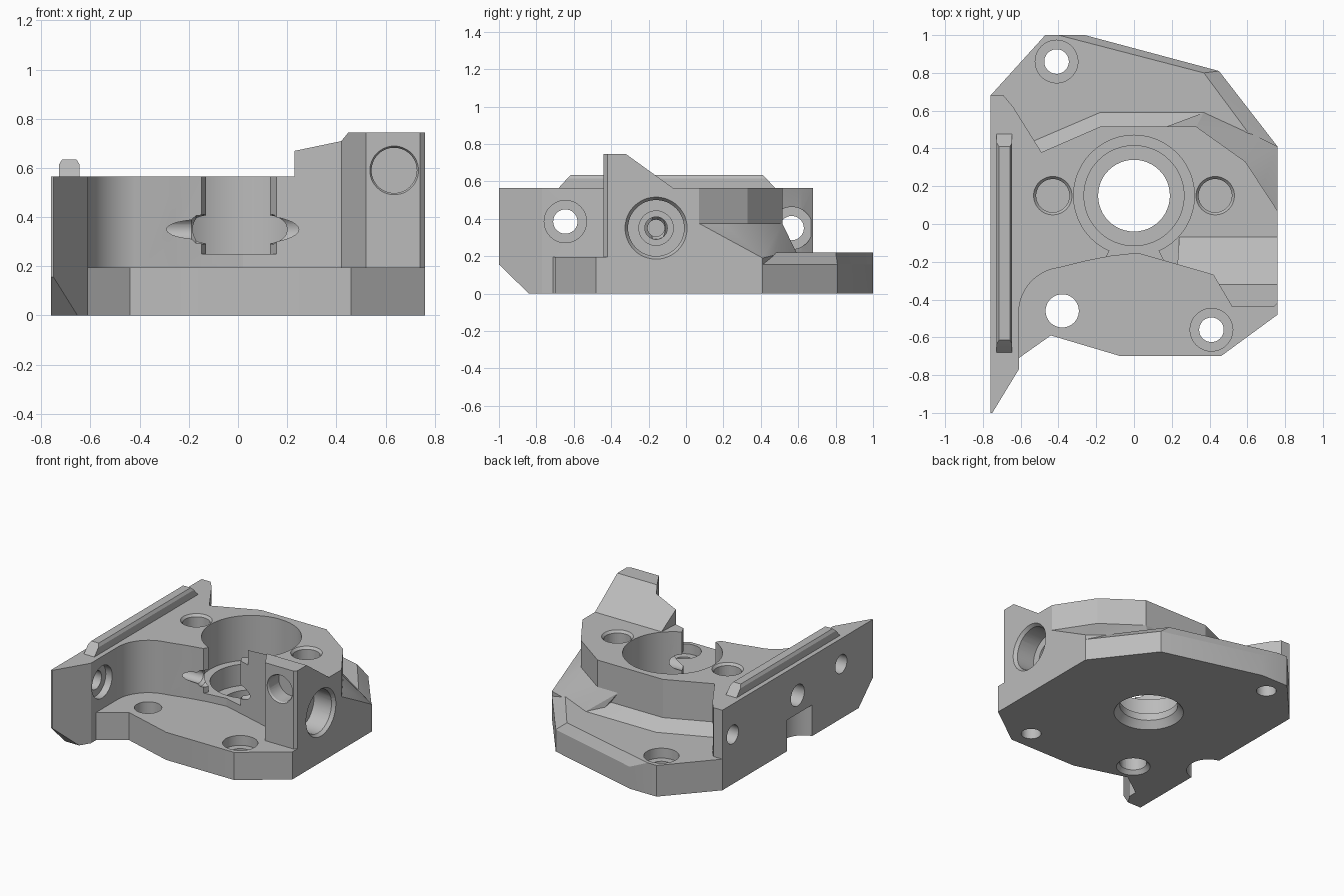
import bpy, bmesh, math
from mathutils import Vector, Matrix

cube = bpy.data.objects.get("Cube")
if cube:
    bpy.data.objects.remove(cube, do_unlink=True)

grey = bpy.data.materials.new("machined_grey")
grey.use_nodes = True
grey.diffuse_color = (0.5, 0.5, 0.5, 1)
grey.node_tree.nodes["Principled BSDF"].inputs["Base Color"].default_value = (0.5, 0.5, 0.5, 1)


def finish(name, bm):
    bmesh.ops.recalc_face_normals(bm, faces=bm.faces)
    mesh = bpy.data.meshes.new(name)
    bm.to_mesh(mesh)
    bm.free()
    mesh.materials.append(grey)
    ob = bpy.data.objects.new(name, mesh)
    bpy.context.collection.objects.link(ob)
    return ob


def cut_plane(bm, point, normal):
    """Remove everything on the normal side and close the cut."""
    geom = bm.verts[:] + bm.edges[:] + bm.faces[:]
    bmesh.ops.bisect_plane(bm, geom=geom, plane_co=point, plane_no=normal, clear_outer=True)
    bmesh.ops.holes_fill(bm, edges=[e for e in bm.edges if e.is_boundary])


def prism(name, outline, z0, z1, plane=None):
    bm = bmesh.new()
    face = bm.faces.new([bm.verts.new((x, y, z0)) for x, y in outline])
    ext = bmesh.ops.extrude_face_region(bm, geom=[face])
    top = [g for g in ext["geom"] if isinstance(g, bmesh.types.BMVert)]
    bmesh.ops.translate(bm, verts=top, vec=(0, 0, z1 - z0))
    if plane:
        cut_plane(bm, *plane)
    return finish(name, bm)


def hull(name, points):
    bm = bmesh.new()
    verts = [bm.verts.new(p) for p in points]
    res = bmesh.ops.convex_hull(bm, input=verts)
    junk = {g for g in res["geom_interior"] + res["geom_unused"] if isinstance(g, bmesh.types.BMVert)}
    bmesh.ops.delete(bm, geom=list(junk), context="VERTS")
    bmesh.ops.dissolve_limit(bm, angle_limit=0.01, verts=bm.verts, edges=bm.edges)
    return finish(name, bm)


def drill(start, axis, depth, r1, r2=None, flat=None):
    """Round cutter from start along axis; flat trims its top at a height."""
    axis = Vector(axis)
    place = Matrix.Translation(Vector(start) + axis * depth / 2) @ axis.to_track_quat("Z", "Y").to_matrix().to_4x4()
    bm = bmesh.new()
    bmesh.ops.create_cone(bm, cap_ends=True, segments=48, radius1=r1,
                          radius2=r1 if r2 is None else r2, depth=depth, matrix=place)
    if flat:
        cut_plane(bm, (0, 0, flat), (0, 0, 1))
    return finish("cutter", bm)


def combine(target, tool, operation):
    mod = target.modifiers.new(operation, "BOOLEAN")
    mod.operation, mod.solver, mod.object = operation, "EXACT", tool
    bpy.context.view_layer.objects.active = target
    bpy.ops.object.modifier_apply(modifier=mod.name)
    bpy.data.objects.remove(tool, do_unlink=True)


def at(points, z):
    return [(x, y, z) for x, y in points]


UP, DOWN, LEFT, RIGHT, BACK = (0, 0, 1), (0, 0, -1), (1, 0, 0), (-1, 0, 0), (0, 1, 0)
TOP, FLOOR = 0.565, 0.195

# Main body with the rounded front pocket
arc = [(-0.37 + 0.24 * math.cos(math.radians(a)), -0.47 + 0.24 * math.sin(math.radians(a)))
       for a in range(180, 94, -6)]
neck = [(-0.25, -0.195), (-0.12, -0.17), (0.02, -0.155), (0.23, -0.215)]
corner = [(0.42, -0.27), (0.52, -0.44), (0.74, -0.44), (0.76, -0.42)]
back_wall = [(0.76, 0.07), (0.59, 0.33), (0.33, 0.515), (-0.18, 0.515), (-0.49, 0.38)]
body = prism("machined_housing",
             [(-0.76, -1), (-0.75, -1), (-0.61, -0.77)] + arc + neck + corner + back_wall
             + [(-0.64, 0.62), (-0.69, 0.68), (-0.76, 0.68)], 0, TOP,
             ((0, -0.84, 0), (0, -0.7, -0.72)))

# Front and back base plates, the back one with a sloping rim
front_plate = prism("front_plate",
                    [(-0.7, -0.71), (-0.61, -0.71), (-0.44, -0.59), (-0.07, -0.7), (0.46, -0.7),
                     (0.76, -0.48), (0.76, 0.1), (-0.7, 0.1)], 0, FLOOR)
left_edge = [(-0.76, 0), (-0.76, 0.68), (-0.47, 1)]
rim = left_edge + [(-0.26, 1), (0.45, 0.81), (0.76, 0.41), (0.76, 0)]
back_plate = hull("back_plate", at(rim, 0) + at(rim, 0.155)
                  + at(left_edge + [(-0.4, 1), (0.37, 0.8), (0.6, 0.49), (0.6, 0)], 0.22))

# Sloping ledges at the foot of the back wall
foot = [(-0.53, 0.44), (-0.18, 0.59), (0.37, 0.59)]
back_ledge = hull("back_ledge", at(foot + [(-0.4, 0.1), (0.3, 0.1)], 0.1) + at(foot, 0.22)
                  + at([(-0.49, 0.38), (-0.18, 0.515), (0.33, 0.515), (-0.4, 0.1), (0.3, 0.1)], 0.295))
side_foot = [(0.37, 0.59), (0.6, 0.49), (0.76, 0.41)]
side_ledge = hull("side_ledge", at(side_foot + [(0.3, -0.1), (0.76, -0.1)], 0.1)
                  + [(0.37, 0.59, 0.22), (0.6, 0.49, 0.21), (0.76, 0.41, 0.19)]
                  + at(back_wall[:3] + [(0.17, 0.515), (0.3, -0.1), (0.76, -0.1)], 0.375))

# Raised corner tower with a sloping back
tower = prism("tower", [(0.24, -0.07), (0.23, -0.215)] + corner + [(0.76, -0.07)], 0.4, 0.745,
              ((0, -0.07, TOP), (0, 0.18, 0.25)))

for part in (front_plate, back_plate, back_ledge, side_ledge, tower):
    combine(body, part, "UNION")

cutters = [
    # Stepped central bore
    drill((0, 0.15, 0.25), UP, 0.5, 0.32),
    drill((0, 0.15, 0.1), UP, 0.2, 0.265),
    drill((0, 0.15, -0.1), UP, 0.4, 0.19),
    drill((0, 0.15, -0.01), UP, 0.06, 0.235, 0.19),
    # Opening from the bore to the front pocket
    prism("cutter", [(-0.19, -0.26), (0.19, -0.26), (0.12, -0.12), (-0.12, -0.12)], 0.25, 0.7),
    # Cross drilling with its stepped port on the side
    drill((0.8, -0.16, 0.35), RIGHT, 1.7, 0.045),
    drill((0.8, -0.16, 0.35), RIGHT, 0.97, 0.06),
    drill((-0.169, -0.16, 0.35), RIGHT, 0.07, 0.06, 0.01),
    drill((0.8, -0.16, 0.35), RIGHT, 0.3, 0.092),
    drill((0.8, -0.16, 0.35), RIGHT, 0.2, 0.15, flat=0.51),
    drill((0.78, -0.16, 0.35), RIGHT, 0.05, 0.18, 0.145, flat=0.52),
    drill((-0.8, -0.16, 0.35), LEFT, 0.15, 0.075),
    # Front port in the tower
    drill((0.635, -0.5, 0.59), BACK, 0.18, 0.092),
    drill((0.635, -0.45, 0.59), BACK, 0.025, 0.105, 0.09),
    # Mounting hole in the pocket floor
    drill((-0.38, -0.46, -0.1), UP, 0.6, 0.088),
    drill((-0.38, -0.46, -0.01), UP, 0.04, 0.12, 0.085),
    # Relief under the side wall
    drill((-0.79, -0.18, -0.1), UP, 0.32, 0.145),
]
# Blind holes beside the bore
for x in (-0.43, 0.43):
    cutters += [drill((x, 0.15, 0.6), DOWN, 0.33, 0.088),
                drill((x, 0.15, 0.575), DOWN, 0.03, 0.11, 0.085)]
# Counterbored plate holes
for x, y, z in ((-0.41, 0.86, 0.22), (0.41, -0.56, FLOOR)):
    cutters += [drill((x, y, -0.1), UP, 0.5, 0.065), drill((x, y, z - 0.07), UP, 0.2, 0.113)]
# Counterbored side wall holes
for y, z, x in ((-0.645, 0.385, -0.66), (0.565, 0.35, -0.68)):
    cutters += [drill((-0.9, y, z), LEFT, 0.4, 0.065), drill((x, y, z), LEFT, 0.24, 0.113)]

for cutter in cutters:
    combine(body, cutter, "DIFFERENCE")

# Long rail on the side wall with chamfered ends and edges
rail = hull("top_rail", [(x, y, z) for z, inset, end in ((0.56, 0, 0), (0.615, 0, 0.05), (0.635, 0.012, 0.07))
                         for x in (-0.727 + inset, -0.645 - inset) for y in (-0.685 + end, 0.48 - end)])

for ob in (body, rail):
    bpy.ops.object.select_all(action="DESELECT")
    ob.select_set(True)
    bpy.context.view_layer.objects.active = ob
    bpy.ops.object.shade_smooth_by_angle(angle=math.radians(20))
